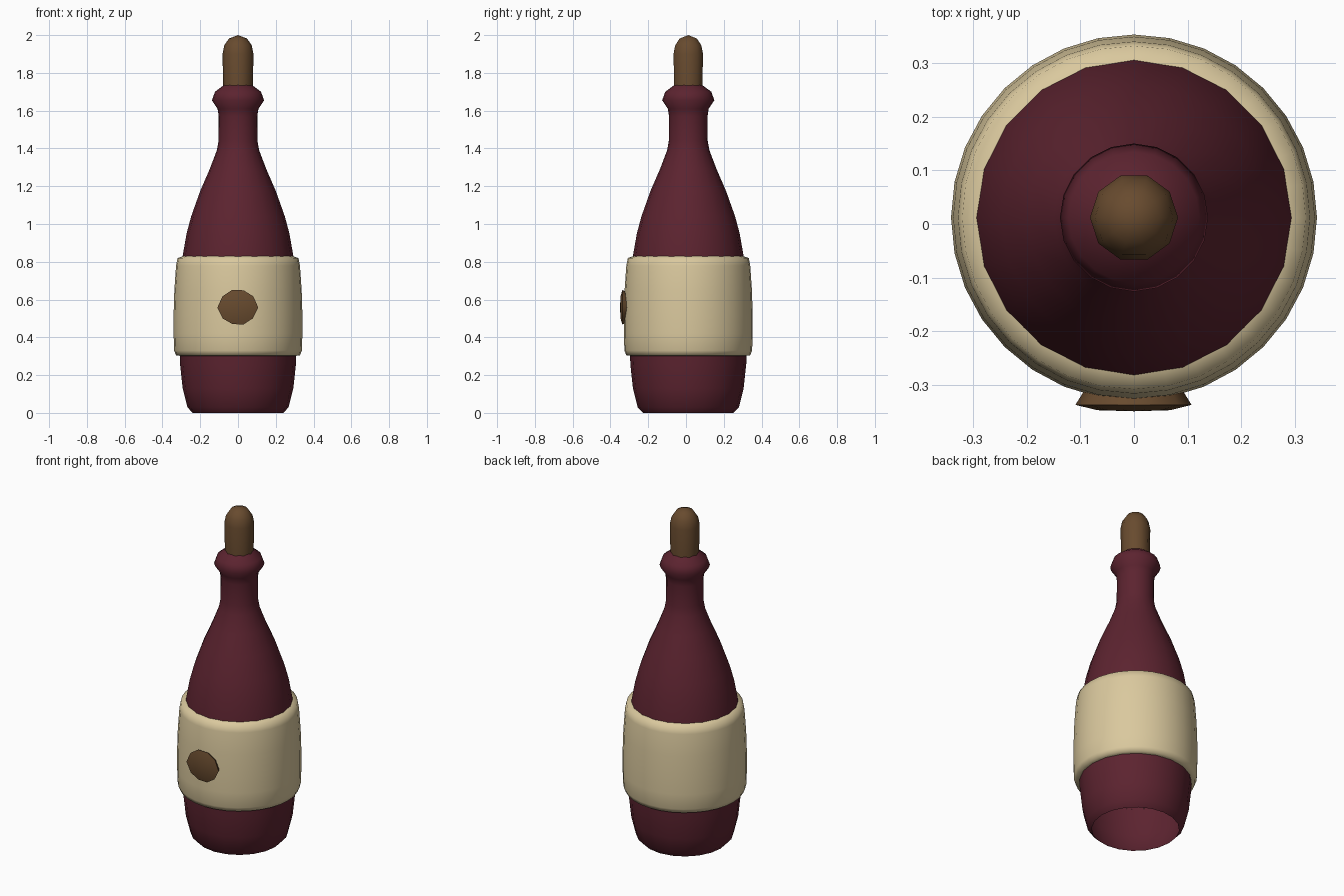
import bpy
from math import cos, sin, pi, radians
from mathutils import Matrix, Vector

cube = bpy.data.objects.get("Cube")
if cube:
    bpy.data.objects.remove(cube, do_unlink=True)


def material(name, rgb):
    mat = bpy.data.materials.new(name)
    mat.use_nodes = True
    mat.diffuse_color = (*rgb, 1)
    bsdf = mat.node_tree.nodes["Principled BSDF"]
    bsdf.inputs["Base Color"].default_value = (*rgb, 1)
    bsdf.inputs["Roughness"].default_value = 0.8
    return mat


wine = material("wine red", (0.107, 0.017, 0.029))
cream = material("cream paper", (0.70, 0.58, 0.34))
brown = material("cork brown", (0.138, 0.070, 0.028))

AXIS_Y = 0.012  # the bottle axis sits a little behind the origin


def lathe(name, profile, sides, mat, place, wobble=None, smooth_angle=75):
    """Turn (radius, height) points around z; a zero radius closes to a tip."""
    verts, faces, rings = [], [], []
    for r, z in profile:
        start = len(verts)
        count = sides if r else 1
        for i in range(count):
            a = 2 * pi * i / sides
            k = wobble[i % len(wobble)] if wobble else 1
            verts.append(place @ Vector((r * k * cos(a), r * k * sin(a), z)))
        rings.append([start + i % count for i in range(sides)])
    for low, high in zip(rings, rings[1:]):
        for i in range(sides):
            j = (i + 1) % sides
            quad = [low[i], low[j], high[j], high[i]]
            faces.append(list(dict.fromkeys(quad)))
    mesh = bpy.data.meshes.new(name)
    mesh.from_pydata(verts, [], faces)
    mesh.materials.append(mat)
    obj = bpy.data.objects.new(name, mesh)
    bpy.context.collection.objects.link(obj)
    bpy.ops.object.select_all(action='DESELECT')
    obj.select_set(True)
    bpy.context.view_layer.objects.active = obj
    bpy.ops.object.shade_smooth_by_angle(angle=radians(smooth_angle))
    return obj


upright = Matrix.Translation((0, AXIS_Y, 0))

# Glass shell, open underneath, with a collar at the mouth
lathe("bottle", [
    (0.24, 0), (0.268, 0.03), (0.293, 0.13), (0.307, 0.26), (0.31, 0.55),
    (0.295, 0.82), (0.272, 0.95), (0.248, 1.04), (0.20, 1.175),
    (0.15, 1.29), (0.112, 1.39), (0.103, 1.44), (0.102, 1.57),
    (0.108, 1.61), (0.138, 1.655), (0.122, 1.70), (0.075, 1.735),
], 20, wine, upright)

# Thick paper band with rounded edges
lathe("label_band", [
    (0.305, 0.302), (0.328, 0.305), (0.338, 0.33), (0.341, 0.42),
    (0.341, 0.52), (0.337, 0.65), (0.328, 0.78), (0.32, 0.82), (0.29, 0.83),
], 32, cream, upright)

# Round-topped stopper
lathe("cork", [
    (0.078, 1.70), (0.082, 1.90), (0.073, 1.945), (0.048, 1.982), (0, 2.0),
], 10, brown, upright)

# Uneven seal pressed on the front of the band
front = Matrix.Translation((0, 0, 0.557)) @ Matrix.Rotation(pi / 2, 4, 'X')
lathe("front_seal", [
    (0.085, 0.305), (0.104, 0.337), (0.065, 0.347), (0, 0.349),
], 10, brown, front, wobble=[1.03, 0.97, 0.93, 0.95, 0.98, 1.05, 0.95, 0.88, 0.9, 0.93])
